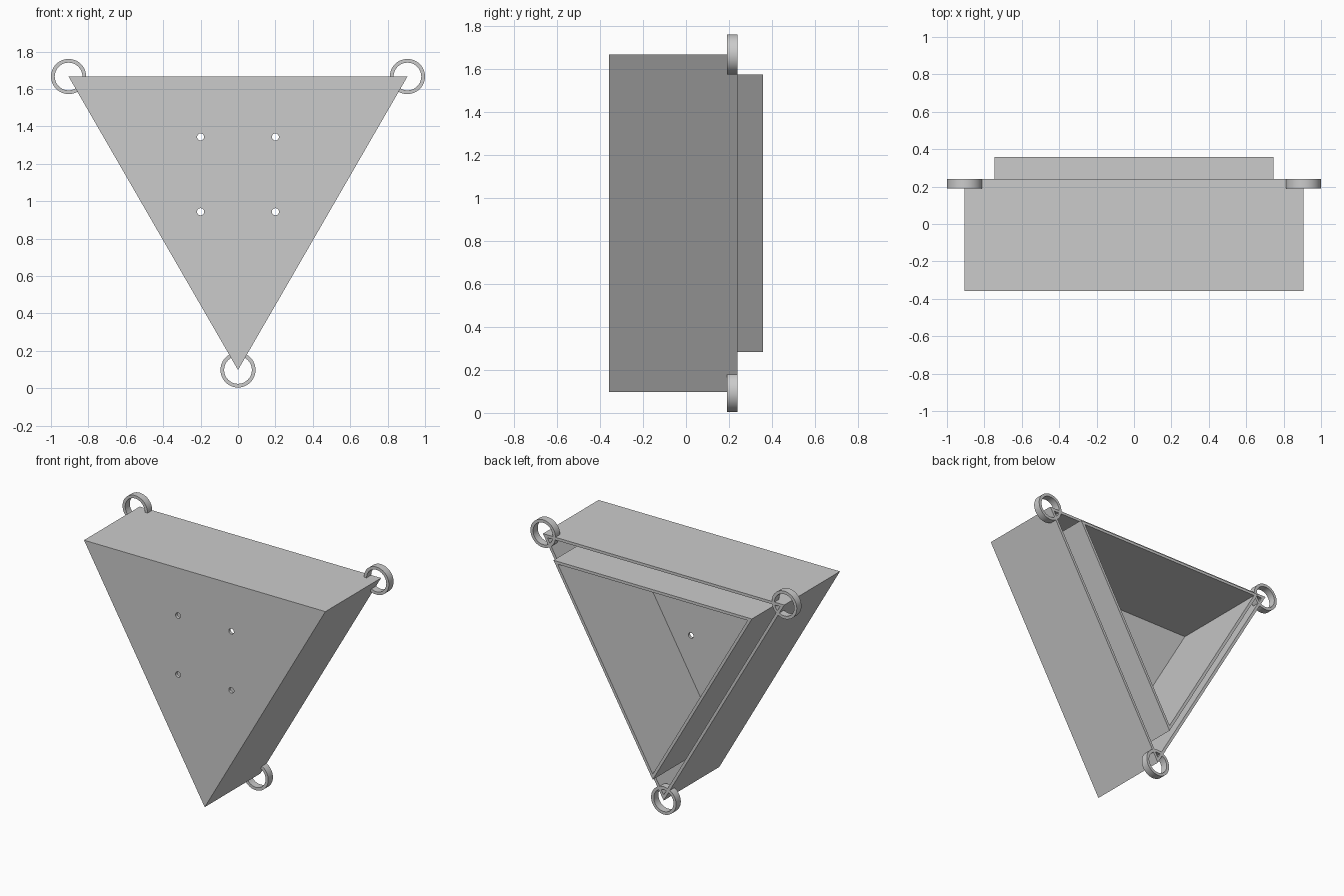
import bpy, bmesh, math
from mathutils import Matrix

cube = bpy.data.objects.get("Cube")
if cube:
    bpy.data.objects.remove(cube, do_unlink=True)

CENTRE_Z = 1.144      # centroid of the triangle
INRADIUS = 0.523      # centre to outer side
FRONT, RIM, LIP = -0.357, 0.24, 0.357
WALL = 0.019
FLOOR = FRONT + WALL
TUBE = 0.093          # inset of the inner tube

grey = bpy.data.materials.new("light grey")
grey.use_nodes = True
colour = (0.6, 0.6, 0.6, 1)
grey.diffuse_color = colour
grey.node_tree.nodes["Principled BSDF"].inputs["Base Color"].default_value = colour


def finish(name, bm):
    bmesh.ops.recalc_face_normals(bm, faces=bm.faces)
    mesh = bpy.data.meshes.new(name)
    bm.to_mesh(mesh)
    bm.free()
    mesh.materials.append(grey)
    obj = bpy.data.objects.new(name, mesh)
    bpy.context.collection.objects.link(obj)
    return obj


def corners(inset):
    """Corners (x, z) of the downward triangle, moved in by inset."""
    r = 2 * (INRADIUS - inset)
    return [(r * math.cos(math.radians(a)), CENTRE_Z + r * math.sin(math.radians(a)))
            for a in (30, 150, 270)]


def triangle_loft(name, steps, closed):
    """Join triangles given as (inset, y); close into a ring or cap the ends."""
    bm = bmesh.new()
    loops = [[bm.verts.new((x, y, z)) for x, z in corners(i)] for i, y in steps]
    pairs = list(zip(loops, loops[1:]))
    if closed:
        pairs.append((loops[-1], loops[0]))
    else:
        bm.faces.new(loops[0])
        bm.faces.new(loops[-1])
    for a, b in pairs:
        for k in range(3):
            n = (k + 1) % 3
            bm.faces.new((a[k], a[n], b[n], b[k]))
    return finish(name, bm)


# Triangular box, open at the back
box = triangle_loft("outer_box", [(0, FRONT), (0, RIM), (WALL, RIM), (WALL, FLOOR)], False)

# Inner tube standing on the front plate and rising past the rim
triangle_loft("inner_tube", [(TUBE, FLOOR), (TUBE, LIP),
                             (TUBE + WALL, LIP), (TUBE + WALL, FLOOR)], True)

# Four screw holes through the front plate
bm = bmesh.new()
for x in (-0.2, 0.2):
    for z in (0.944, 1.344):
        place = Matrix.Translation((x, FRONT, z)) @ Matrix.Rotation(math.pi / 2, 4, 'X')
        bmesh.ops.create_cone(bm, cap_ends=True, segments=24, radius1=0.019,
                              radius2=0.019, depth=0.1, matrix=place)
cutter = finish("hole_cutter", bm)
cutter.hide_render = True
cutter.hide_set(True)
cut = box.modifiers.new("holes", 'BOOLEAN')
cut.operation = 'DIFFERENCE'
cut.solver = 'EXACT'
cut.object = cutter
bpy.context.view_layer.objects.active = box
bpy.ops.object.modifier_apply(modifier=cut.name)
bpy.data.objects.remove(cutter, do_unlink=True)


def hanging_ring(name, x, z, outer=0.094, inner=0.074, sides=48):
    """Flat-sided ring around a corner, flush with the rim."""
    bm = bmesh.new()
    section = [(outer, RIM - 0.05), (outer, RIM), (inner, RIM), (inner, RIM - 0.05)]
    rows = []
    for s in range(sides):
        a = 2 * math.pi * s / sides
        rows.append([bm.verts.new((x + r * math.cos(a), y, z + r * math.sin(a)))
                     for r, y in section])
    for s in range(sides):
        a, b = rows[s], rows[(s + 1) % sides]
        for k in range(4):
            n = (k + 1) % 4
            bm.faces.new((a[k], a[n], b[n], b[k]))
    ring = finish(name, bm)
    bpy.ops.object.select_all(action='DESELECT')
    ring.select_set(True)
    bpy.context.view_layer.objects.active = ring
    bpy.ops.object.shade_smooth_by_angle(angle=math.radians(30))


for name, (x, z) in zip(("left_ring", "right_ring", "bottom_ring"), corners(0)):
    hanging_ring(name, x, z)
